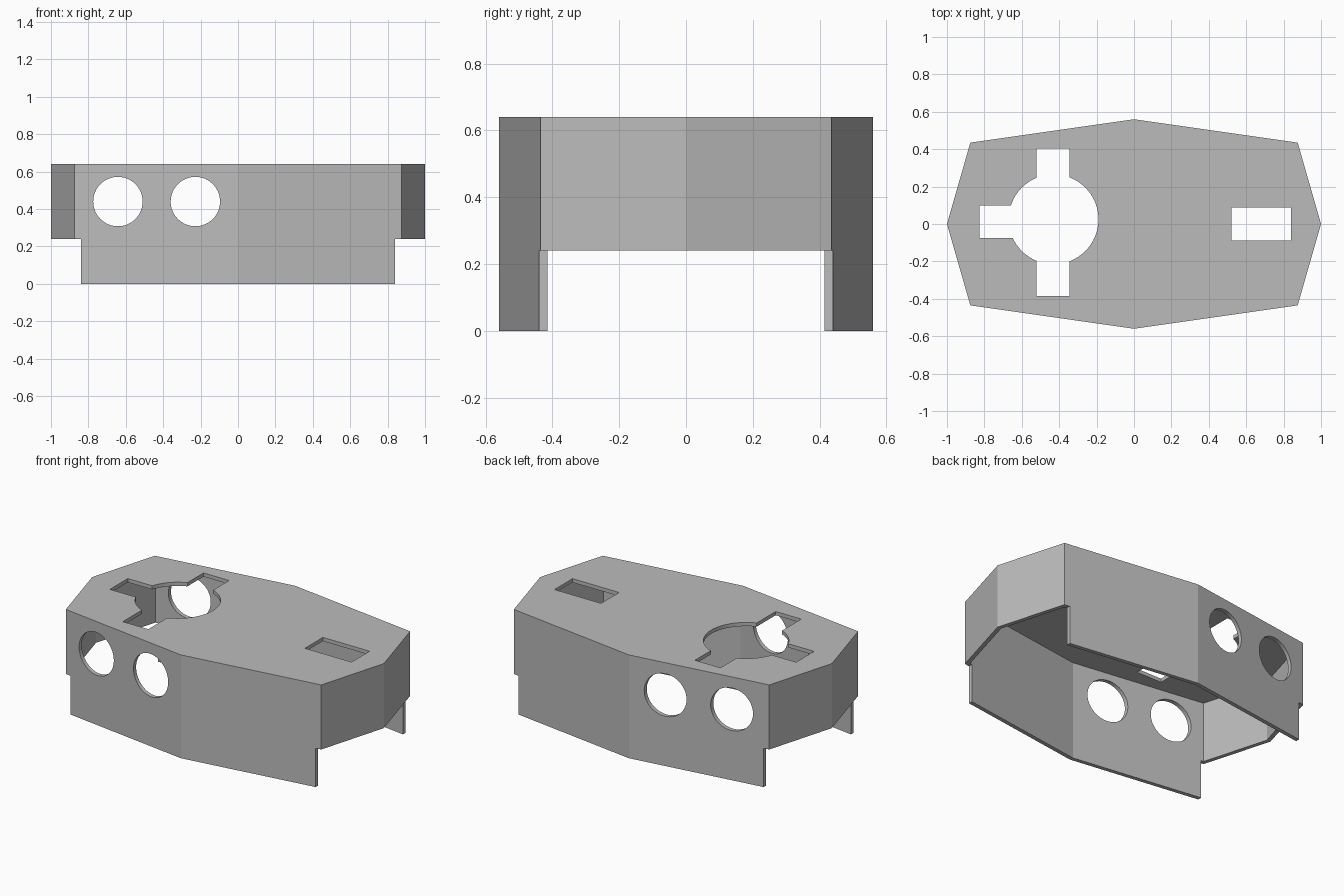
import bpy, bmesh, math
from mathutils import Matrix

cube = bpy.data.objects.get("Cube")
if cube:
    bpy.data.objects.remove(cube, do_unlink=True)

HEIGHT, WALL = 0.64, 0.025

grey = bpy.data.materials.new("plain_grey")
grey.use_nodes = True
grey.diffuse_color = (0.5, 0.5, 0.5, 1)
grey.node_tree.nodes["Principled BSDF"].inputs["Base Color"].default_value = (0.5, 0.5, 0.5, 1)


def make_object(name, bm):
    mesh = bpy.data.meshes.new(name)
    bmesh.ops.recalc_face_normals(bm, faces=bm.faces)
    bm.to_mesh(mesh)
    bm.free()
    obj = bpy.data.objects.new(name, mesh)
    bpy.context.collection.objects.link(obj)
    mesh.materials.append(grey)
    return obj


def box(name, x0, x1, y0, y1, z0, z1):
    bm = bmesh.new()
    bmesh.ops.create_cube(bm, size=1)
    bmesh.ops.scale(bm, vec=(x1 - x0, y1 - y0, z1 - z0), verts=bm.verts)
    bmesh.ops.translate(bm, vec=((x0 + x1) / 2, (y0 + y1) / 2, (z0 + z1) / 2), verts=bm.verts)
    return make_object(name, bm)


def cylinder(name, centre, radius, depth, axis):
    bm = bmesh.new()
    bmesh.ops.create_cone(bm, cap_ends=True, segments=64, radius1=radius,
                          radius2=radius, depth=depth)
    turn = {"X": ("Y", math.pi / 2), "Y": ("X", math.pi / 2), "Z": ("Z", 0)}[axis]
    bm.transform(Matrix.Translation(centre) @ Matrix.Rotation(turn[1], 4, turn[0]))
    return make_object(name, bm)


# Six-sided solid body
outline = [(-1, 0), (-0.875, -0.435), (0, -0.56), (0.875, -0.435),
           (1, 0), (0.875, 0.435), (0, 0.56), (-0.875, 0.435)]
bm = bmesh.new()
base = bm.faces.new([bm.verts.new((x, y, 0)) for x, y in outline])
top = bmesh.ops.extrude_face_region(bm, geom=[base])
bmesh.ops.translate(bm, vec=(0, 0, HEIGHT),
                    verts=[v for v in top["geom"] if isinstance(v, bmesh.types.BMVert)])
bmesh.ops.recalc_face_normals(bm, faces=bm.faces)
# Open the underside so the body becomes a cover
floor = [f for f in bm.faces if f.calc_center_median().z < 0.01]
bmesh.ops.delete(bm, geom=floor, context="FACES_ONLY")
shell = make_object("cover_shell", bm)
thick = shell.modifiers.new("wall_thickness", "SOLIDIFY")
thick.thickness = WALL
thick.offset = -1
thick.use_even_offset = True

# Raised lower edge at both ends
cutters = [box("end_notch", s * 1.16 - 0.32, s * 1.16 + 0.32, -1, 1, -0.5, 0.24)
           for s in (-1, 1)]

# Round holes through the long sides
cutters += [cylinder("side_hole", (x, 0, 0.44), 0.132, 2, "Y") for x in (-0.642, -0.228)]

# Round holes in the pointed ends
for side, ys in ((1, (-0.216, 0.199)), (-1, (-0.202, 0.214))):
    cutters += [cylinder("end_hole", (side * 0.95, y, 0.44), 0.131, 0.4, "X") for y in ys]

# Round top opening with three slots, and the rectangular window
z0, z1 = HEIGHT - 0.05, HEIGHT + 0.1
cutters += [
    cylinder("top_opening", (-0.43, 0.025, HEIGHT), 0.24, 0.1, "Z"),
    box("cross_slot", -0.52, -0.345, -0.385, 0.405, z0, z1),
    box("end_slot", -0.825, -0.43, -0.075, 0.10, z0, z1),
    box("top_window", 0.52, 0.84, -0.088, 0.088, z0, z1),
]

for cutter in cutters:
    cutter.hide_render = True
    cut = shell.modifiers.new(cutter.name, "BOOLEAN")
    cut.operation = "DIFFERENCE"
    cut.solver = "EXACT"
    cut.object = cutter

# Apply the cuts and remove the helpers
bpy.ops.object.select_all(action="DESELECT")
bpy.context.view_layer.objects.active = shell
shell.select_set(True)
for mod in list(shell.modifiers):
    bpy.ops.object.modifier_apply(modifier=mod.name)
for cutter in cutters:
    bpy.data.objects.remove(cutter, do_unlink=True)
bpy.ops.object.shade_smooth_by_angle(angle=math.radians(10))
